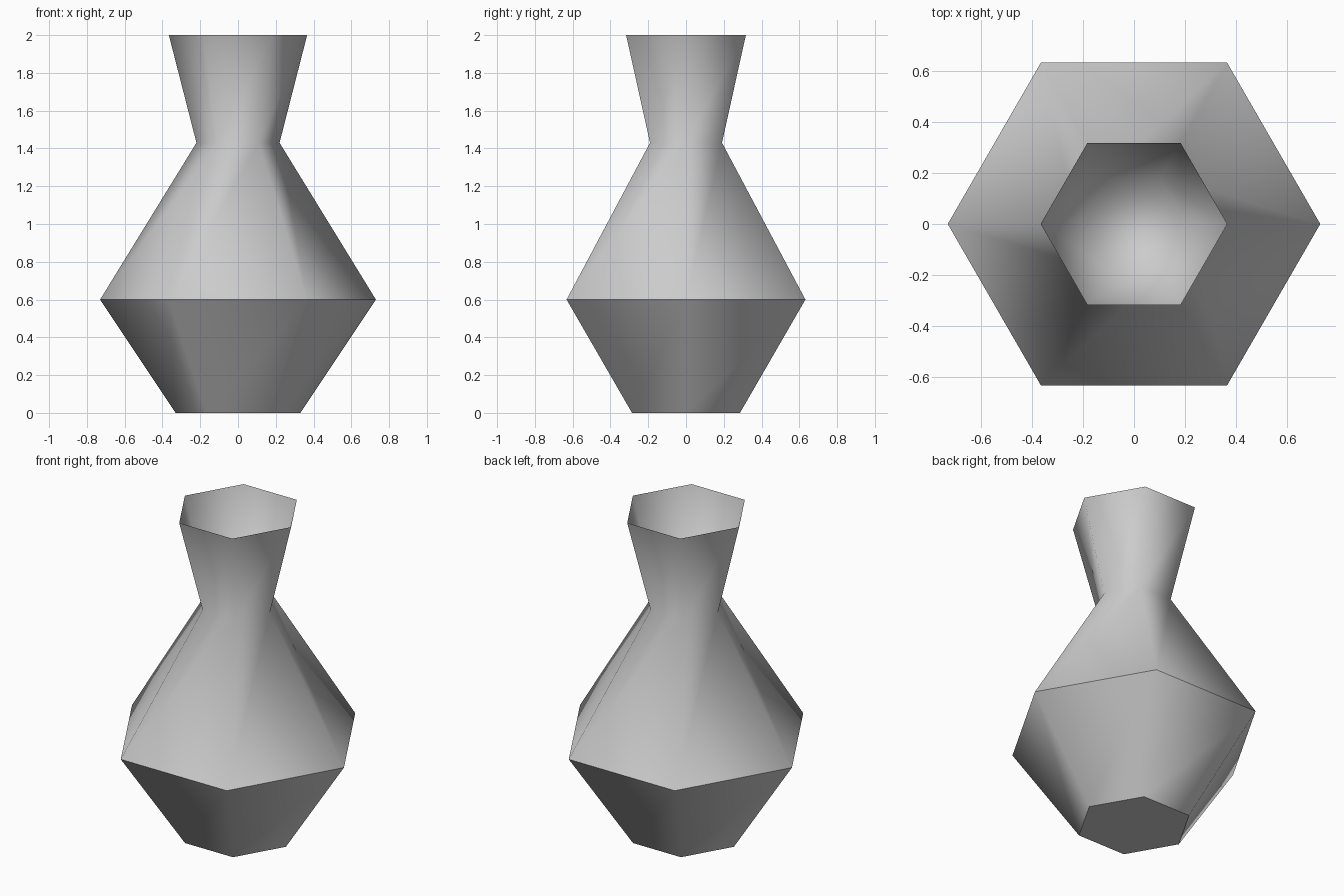
import bpy, bmesh, math

cube = bpy.data.objects.get("Cube")
if cube:
    bpy.data.objects.remove(cube, do_unlink=True)

SIDES = 6

# Plain grey clay
clay = bpy.data.materials.new("grey_clay")
clay.use_nodes = True
colour = (0.6, 0.6, 0.6, 1)
clay.diffuse_color = colour
clay.node_tree.nodes["Principled BSDF"].inputs["Base Color"].default_value = colour

# Radius, height and crease flag from the foot, over the lip, down into the cup
profile = [
    (0.33, 0.0, True),     # foot
    (0.73, 0.6, True),     # belly
    (0.22, 1.43, False),   # neck
    (0.366, 2.0, True),    # lip
    (0.205, 1.44, False),  # cup floor
]


def ring(bm, radius, z):
    step = math.tau / SIDES
    return [bm.verts.new((radius * math.cos(i * step), radius * math.sin(i * step), z))
            for i in range(SIDES)]


bm = bmesh.new()
rings = [ring(bm, r, z) for r, z, _ in profile]

# Side walls between neighbouring rings
for low, high in zip(rings, rings[1:]):
    for i in range(SIDES):
        j = (i + 1) % SIDES
        bm.faces.new((low[i], low[j], high[j], high[i]))

# Closed foot and cup floor
bm.faces.new(rings[0][::-1])
bm.faces.new(rings[-1])

# Smooth walls with hard creases around foot, belly and lip
for face in bm.faces:
    face.smooth = True
for verts, (_, _, crease) in zip(rings, profile):
    if crease:
        for i in range(SIDES):
            bm.edges.get((verts[i], verts[(i + 1) % SIDES])).smooth = False

mesh = bpy.data.meshes.new("vase")
bm.to_mesh(mesh)
bm.free()
mesh.materials.append(clay)
vase = bpy.data.objects.new("vase", mesh)
bpy.context.collection.objects.link(vase)
